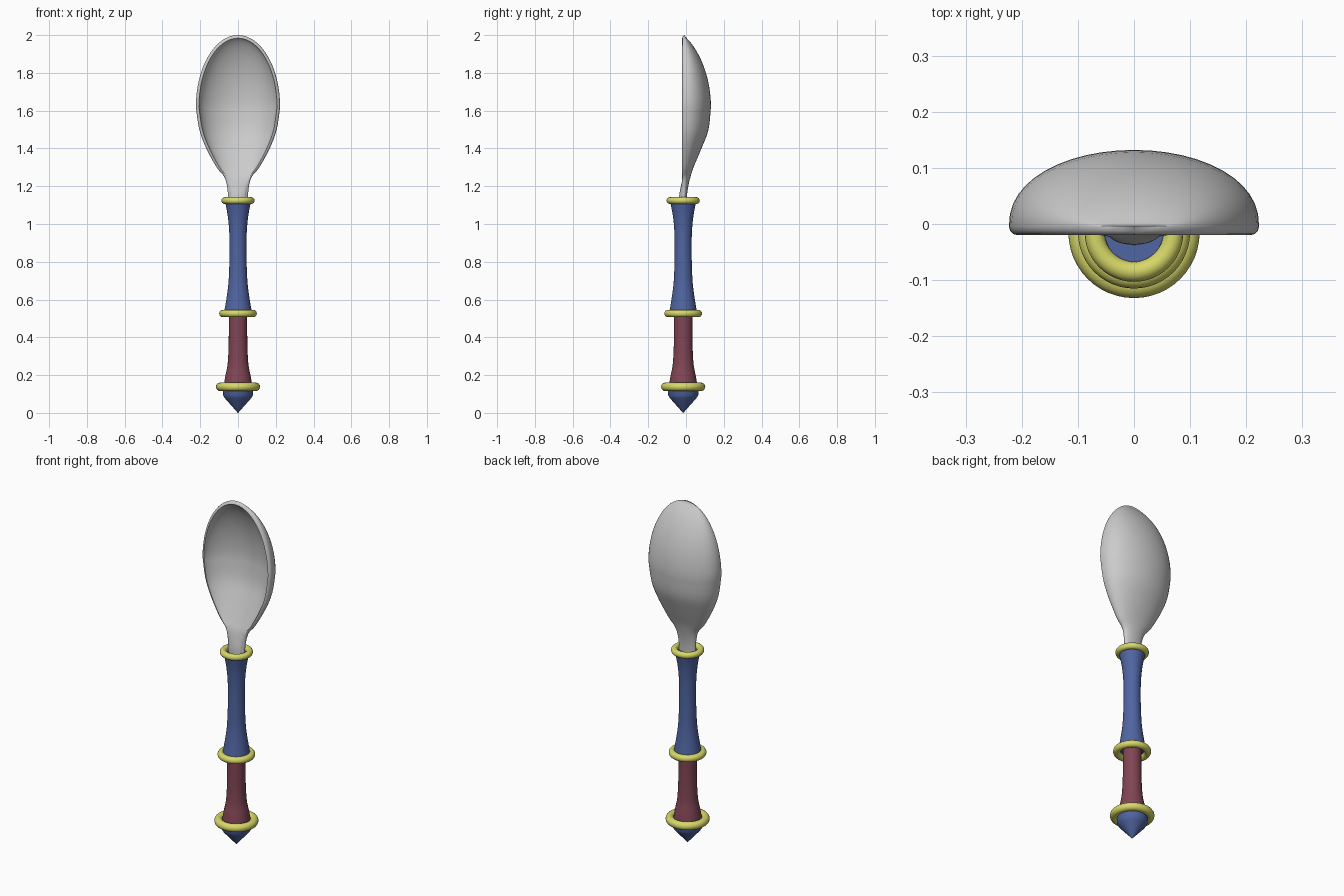
import bpy, bmesh, math

if "Cube" in bpy.data.objects:
    bpy.data.objects.remove(bpy.data.objects["Cube"])

AXIS_Y = -0.015
SEG = 40


def material(name, rgb):
    m = bpy.data.materials.new(name)
    m.diffuse_color = (*rgb, 1)
    m.use_nodes = True
    m.node_tree.nodes["Principled BSDF"].inputs["Base Color"].default_value = m.diffuse_color
    return m


BLUE = material("blue", (0.08, 0.13, 0.36))
RED = material("red", (0.22, 0.06, 0.09))
GOLD = material("gold", (0.68, 0.68, 0.14))


def finish(bm, name, mat=None, angle=40):
    bmesh.ops.recalc_face_normals(bm, faces=bm.faces)
    me = bpy.data.meshes.new(name)
    bm.to_mesh(me)
    bm.free()
    ob = bpy.data.objects.new(name, me)
    bpy.context.collection.objects.link(ob)
    if mat:
        me.materials.append(mat)
    bpy.ops.object.select_all(action='DESELECT')
    ob.select_set(True)
    bpy.context.view_layer.objects.active = ob
    bpy.ops.object.shade_smooth_by_angle(angle=math.radians(angle))
    return ob


def loft(rings, name, mat=None, angle=40):
    bm = bmesh.new()
    loops = [[bm.verts.new(p) for p in r] for r in rings]
    n = len(rings[0])
    for a, b in zip(loops, loops[1:]):
        for i in range(n):
            j = (i + 1) % n
            bm.faces.new((a[i], a[j], b[j], b[i]))
    bm.faces.new(loops[0])
    bm.faces.new(loops[-1])
    bmesh.ops.remove_doubles(bm, verts=bm.verts, dist=1e-5)
    return finish(bm, name, mat, angle)


def turned(name, profile, mat):
    """Lathe a (radius, z) profile about the handle axis."""
    rings = [[(r * math.cos(2 * math.pi * i / SEG), AXIS_Y + r * math.sin(2 * math.pi * i / SEG), z)
              for i in range(SEG)] for r, z in profile]
    return loft(rings, name, mat)


def spline(rows, steps):
    """Catmull-Rom through rows of numbers."""
    out = []
    for k in range(len(rows) - 1):
        p = [rows[min(max(k + o, 0), len(rows) - 1)] for o in (-1, 0, 1, 2)]
        for s in range(steps):
            t = s / steps
            out.append([0.5 * (2 * b + (c - a) * t + (2 * a - 5 * b + 4 * c - d) * t * t
                               + (3 * b - a - 3 * c + d) * t ** 3) for a, b, c, d in zip(*p)])
    return out + [list(rows[-1])]


# Handle: pointed pommel and two flared grips
turned("pommel", [(0.001, 0), (0.07, 0.078), (0.08, 0.094), (0.08, 0.15)], BLUE)
turned("lower_grip", spline([(0.076, 0.14), (0.068, 0.19), (0.056, 0.25), (0.051, 0.32),
                             (0.049, 0.4), (0.049, 0.53)], 4), RED)
turned("upper_grip", spline([(0.074, 0.53), (0.067, 0.57), (0.056, 0.64), (0.049, 0.71), (0.045, 0.83),
                             (0.046, 0.95), (0.054, 1.04), (0.068, 1.115)], 4), BLUE)

# Collar rings: height, outer radius, tube radius
for name, z, outer, tube in (("bottom_ring", 0.138, 0.117, 0.0225),
                             ("middle_ring", 0.526, 0.1, 0.0195),
                             ("top_ring", 1.124, 0.088, 0.018)):
    bpy.ops.mesh.primitive_torus_add(location=(0, AXIS_Y, z), major_radius=outer - tube, minor_radius=tube,
                                     major_segments=48, minor_segments=16)
    bpy.context.object.name = name
    bpy.context.object.data.materials.append(GOLD)
    bpy.ops.object.shade_smooth()

# Spoon stations: z, half width, rim y, back depth, front hollow depth, lip radius
rows = spline([(1.10, 0.052, -0.024, 0.026, -0.013, 0.012),
               (1.15, 0.053, -0.024, 0.029, -0.012, 0.012),
               (1.20, 0.058, -0.022, 0.034, -0.005, 0.012),
               (1.25, 0.073, -0.020, 0.044, 0.006, 0.013),
               (1.30, 0.113, -0.020, 0.060, 0.028, 0.015),
               (1.40, 0.168, -0.020, 0.102, 0.070, 0.016),
               (1.50, 0.205, -0.020, 0.139, 0.106, 0.016),
               (1.62, 0.223, -0.020, 0.152, 0.120, 0.016)], 4)
rows = [r + [0.0] for r in rows]
for k in range(1, 17):
    a = math.pi / 2 * k / 16
    c = max(math.cos(a), 0.004)
    d = c ** 1.5
    rows.append((1.62 + 0.38 * math.sin(a), 0.223 * c, -0.02, max(0.152 * d, 0.016), 0.12 * d, 0.016, a))

# Spoon: back arc, rounded lip, hollow arc, rounded lip
N = 24
rings = []
for z, w, y, back, hollow, lip, a in rows:
    dx, dz = lip * math.cos(a), lip * math.sin(a)
    arc = [math.pi * i / N for i in range(N + 1)]
    outer = [(-w * math.cos(t), y + lip + (back - lip) * max(math.sin(t), 0) ** 0.9, z) for t in arc]
    inner = [((w - dx) * math.cos(t), y + hollow * max(math.sin(t), 0) ** 1.25, z - dz) for t in arc]
    edge = []
    for t in (math.pi / 6, math.pi / 3):
        q = 1 - math.cos(t)
        edge.append((w - dx * q, y + lip * (1 - math.sin(t)), z - dz * q))
    rings.append(outer + edge + inner + [(-p[0], p[1], p[2]) for p in reversed(edge)])
loft(rings, "spoon_bowl", None, 80)
